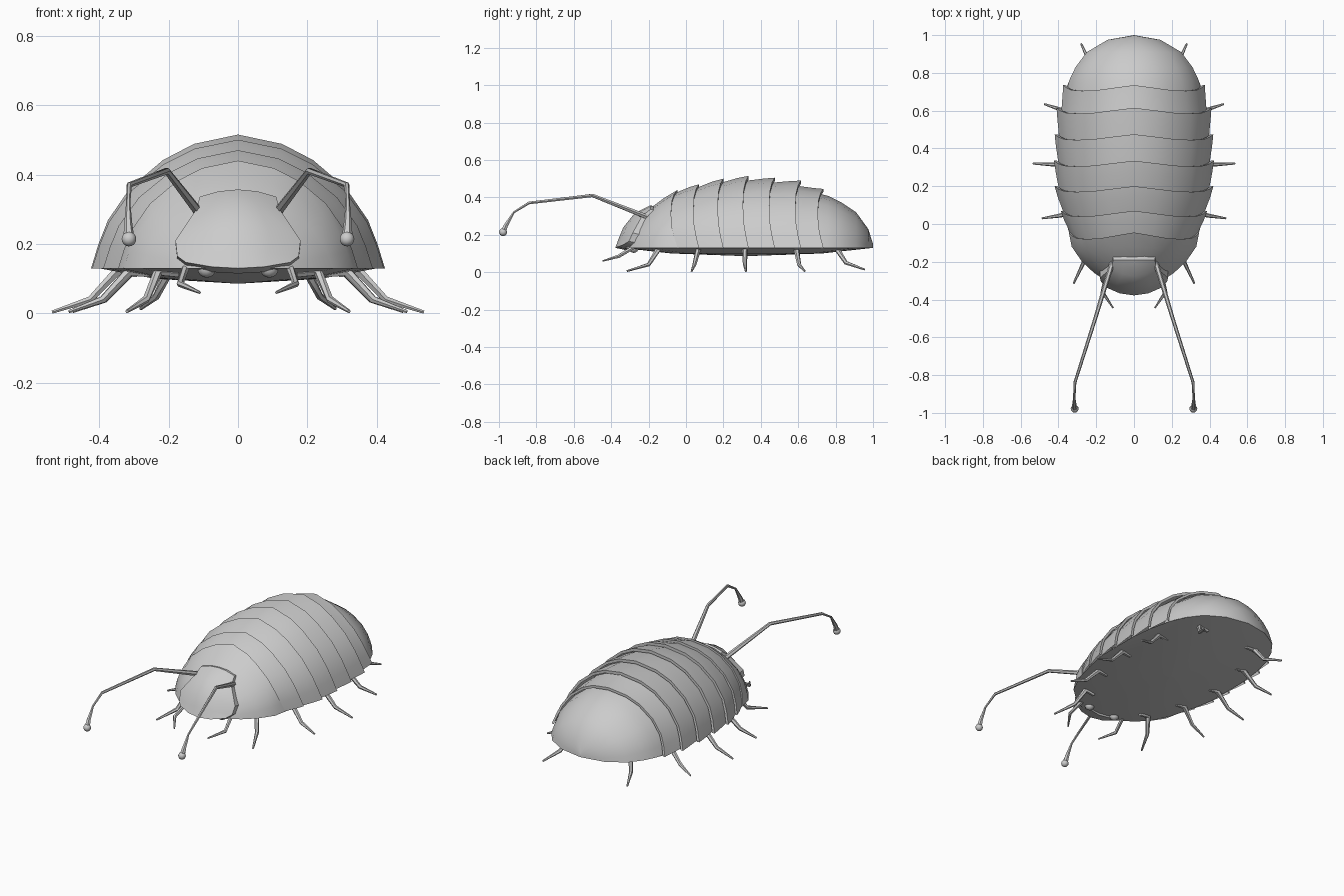
import bpy, bmesh, math
from mathutils import Vector

cube = bpy.data.objects.get("Cube")
if cube:
    bpy.data.objects.remove(cube, do_unlink=True)

grey = bpy.data.materials.new("shell grey")
grey.use_nodes = True
grey.diffuse_color = (0.6, 0.6, 0.6, 1)
grey.node_tree.nodes["Principled BSDF"].inputs["Base Color"].default_value = (0.6, 0.6, 0.6, 1)

RIM = 0.13  # height of the shell's lower edge
# Half of the arched cross-section, as fractions of width and height
HALF = [(1, 0), (.95, .18), (.885, .36), (.735, .6), (.51, .81), (.3, .93), (0, 1)]
ARCH = HALF + [(-x, z) for x, z in reversed(HALF[:-1])]


def finish(bm, name, angle=35):
    bmesh.ops.recalc_face_normals(bm, faces=bm.faces[:])
    mesh = bpy.data.meshes.new(name)
    bm.to_mesh(mesh)
    bm.free()
    mesh.materials.append(grey)
    ob = bpy.data.objects.new(name, mesh)
    bpy.context.collection.objects.link(ob)
    bpy.ops.object.select_all(action='DESELECT')
    ob.select_set(True)
    bpy.context.view_layer.objects.active = ob
    bpy.ops.object.shade_smooth_by_angle(angle=math.radians(angle))
    return ob


def skin(bm, rows, closed=False):
    """Join rows of points into a grid of quads."""
    grid = [[bm.verts.new(p) for p in row] for row in rows]
    n = len(grid[0])
    for a, b in zip(grid, grid[1:]):
        for i in range(n if closed else n - 1):
            j = (i + 1) % n
            bm.faces.new((a[i], a[j], b[j], b[i]))
    return grid


def arch(y, width, top, bow=0.0):
    """One arched ring; bow pulls its flanks forward."""
    last = len(ARCH) - 1
    return [Vector((x * width, y - bow * abs(math.sin(2 * math.pi * i / last)),
                    RIM + (top - RIM) * z)) for i, (x, z) in enumerate(ARCH)]


def shell(name, rings):
    bm = bmesh.new()
    skin(bm, [arch(*r) for r in rings])
    bmesh.ops.remove_doubles(bm, verts=bm.verts[:], dist=0.0005)
    return finish(bm, name)


def limb(name, side, points, radii, sides=6):
    """Tapered jointed tube through the points, mirrored by side."""
    pts = [Vector((x * side, y, z)) for x, y, z in points]
    bm = bmesh.new()
    rows = []
    for i, p in enumerate(pts):
        d = (pts[min(i + 1, len(pts) - 1)] - pts[max(i - 1, 0)]).normalized()
        u = d.cross(Vector((0, 0, 1))).normalized()
        v = d.cross(u)
        rows.append([p + radii[i] * (u * math.cos(a) + v * math.sin(a))
                     for a in (math.tau * k / sides for k in range(sides))])
    grid = skin(bm, rows, closed=True)
    bm.faces.new(grid[0])
    bm.faces.new(grid[-1])
    return finish(bm, name, 50)


def ball(name, centre, radius):
    bm = bmesh.new()
    bmesh.ops.create_uvsphere(bm, u_segments=12, v_segments=8, radius=radius)
    bmesh.ops.translate(bm, verts=bm.verts[:], vec=centre)
    return finish(bm, name, 50)


# Neck plate: rounded nose ending in a lip
shell("neck_plate", [(-.345, .0, .14), (-.32, .12, .2), (-.26, .21, .275), (-.2, .275, .335),
                     (-.12, .33, .395, .015), (-.045, .345, .44, .035), (-.045, .331, .422, .035)])

# Overlapping back plates: rear edge y, half width, top height
plates = [(-.045, .345, .44), (.07, .388, .47), (.2, .42, .5), (.335, .423, .515),
          (.475, .42, .505), (.615, .41, .49), (.735, .375, .445)]
for n, ((y0, w0, h0), (y1, w1, h1)) in enumerate(zip(plates, plates[1:])):
    wf, hf = w0 * .94, h0 * .945
    shell(f"back_plate_{n + 1}", [
        (y0 - .03, wf, hf, .03),
        (y0 + .55 * (y1 - y0), wf + .7 * (w1 - wf), hf + .72 * (h1 - hf), .03),
        (y1, w1, h1, .03),
        (y1, w1 * .965, h1 * .965, .03)])

# Tail plate: rounded cap
shell("tail_plate", [(.69, .357, .425, .02), (.76, .343, .408), (.83, .31, .373), (.91, .25, .32),
                     (.975, .14, .23), (1, 0, .15)])

# Belly: shallow bowl closing the underside
edge = [(0, -.345), (.12, -.32), (.21, -.26), (.275, -.2), (.335, -.08), (.375, .07), (.4, .2),
        (.4, .47), (.385, .6), (.355, .73), (.31, .83), (.25, .91), (.14, .975), (0, 1)]
edge += [(-x, y) for x, y in reversed(edge[1:-1])]
bm = bmesh.new()
rows = [[Vector((x * s, .32 + (y - .32) * s, z)) for x, y in edge]
        for s, z in ((1, RIM), (.6, .1), (.02, .086))]
grid = skin(bm, rows, closed=True)
bm.faces.new(grid[-1])
finish(bm, "belly")

# Head shield: each row gives its middle (y, z) and outer corner (x, y, z)
rows = []
for (my, mz), (ex, ey, ez) in (((-.19, .357), (.11, -.19, .336)), ((-.275, .315), (.12, -.235, .3)),
                               ((-.335, .24), (.18, -.285, .21)), ((-.36, .18), (.175, -.305, .165)),
                               ((-.378, .13), (.15, -.335, .147))):
    rows.append([Vector((ex * t, my + (ey - my) * t * t, mz + (ez - mz) * t * t))
                 for t in (-1, -.5, 0, .5, 1)])
back = [[p + Vector((0, .07, -.015)) for p in row] for row in rows]
bm = bmesh.new()
skin(bm, rows)
skin(bm, back)
for a, b in ((rows[0], back[0]), (rows[-1], back[-1]),
             ([r[0] for r in rows], [r[0] for r in back]),
             ([r[-1] for r in rows], [r[-1] for r in back])):
    skin(bm, [a, b])
bmesh.ops.remove_doubles(bm, verts=bm.verts[:], dist=0.0005)
finish(bm, "head_shield")

# Walking legs: base, knee and tip
legs = [((.23, -.15, .12), (.265, -.2, .04), (.32, -.315, .006)),
        ((.315, .065, .12), (.39, .045, .04), (.487, .03, .005)),
        ((.35, .315, .12), (.425, .315, .04), (.535, .32, .004)),
        ((.31, .59, .12), (.385, .605, .04), (.475, .635, .006)),
        ((.2, .81, .12), (.235, .855, .05), (.28, .955, .014))]
for label, side in (("left", 1), ("right", -1)):
    for n, (base, knee, tip) in enumerate(legs):
        hip = (base[0] - .06, base[1], base[2] - .005)
        limb(f"{label}_leg_{n + 1}", side, [hip, base, knee, tip], [.012, .015, .011, .005])
    # Mouth feelers
    limb(f"{label}_feeler", side, [(.147, -.27, .14), (.167, -.36, .085), (.11, -.445, .06)],
         [.012, .01, .004])
    # Antennae with a bulb at the tip
    limb(f"{label}_antenna", side,
         [(.1, -.17, .285), (.12, -.22, .3), (.205, -.5, .41), (.313, -.84, .37),
          (.316, -.92, .32), (.316, -.96, .255), (.314, -.978, .215)],
         [.014, .014, .01, .008, .006, .012, .016])
    ball(f"{label}_antenna_bulb", (.314 * side, -.978, .214), .021)
    ball(f"{label}_eye", (.09 * side, -.28, .13), .027)
